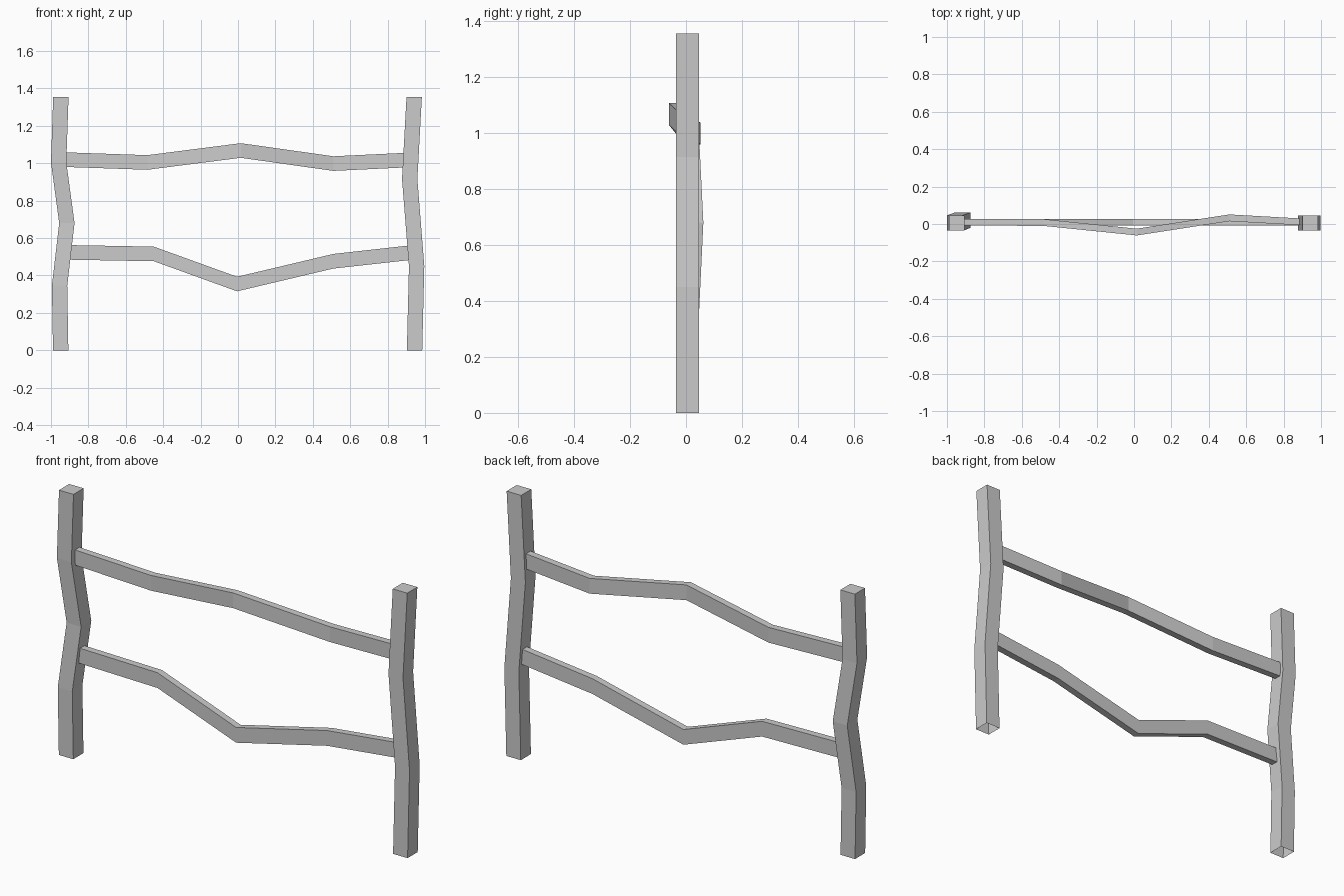
import bpy, bmesh
from mathutils import Vector

if "Cube" in bpy.data.objects:
    bpy.data.objects.remove(bpy.data.objects["Cube"])


def beam(name, path, u, v, half_u, half_v, start_cap=False, end_cap=False):
    """Square-section beam whose rings lie in the u/v plane at each path point."""
    u, v = Vector(u), Vector(v)
    bm = bmesh.new()
    rings = []
    for p in path:
        rings.append([bm.verts.new(Vector(p) + u * a * half_u + v * b * half_v)
                      for a, b in ((-1, -1), (1, -1), (1, 1), (-1, 1))])
    for r, s in zip(rings, rings[1:]):
        for i in range(4):
            j = (i + 1) % 4
            bm.faces.new((r[i], r[j], s[j], s[i]))
    if start_cap:
        bm.faces.new(rings[0][::-1])
    if end_cap:
        bm.faces.new(rings[-1])
    mesh = bpy.data.meshes.new(name)
    bm.to_mesh(mesh)
    bm.free()
    obj = bpy.data.objects.new(name, mesh)
    bpy.context.collection.objects.link(obj)
    return obj


X, Y, Z = (1, 0, 0), (0, 1, 0), (0, 0, 1)

# Crooked posts, open underneath
beam("left_post", [(-.948, .005, 0), (-.954, .005, .345), (-.915, .021, .68),
                   (-.959, .005, 1.005), (-.947, .005, 1.355)],
     X, Y, .041, .041, end_cap=True)
beam("right_post", [(.944, .005, 0), (.955, .005, .45), (.918, .005, .915),
                    (.942, .005, 1.355)],
     X, Y, .041, .041, end_cap=True)

# Bent rails, butted against the posts
beam("upper_rail", [(-.922, .01, 1.019), (-.485, .008, 1.004), (.015, -.043, 1.068),
                    (.51, .033, .998), (.885, .012, 1.016)],
     Y, Z, .018, .039)
beam("lower_rail", [(-.895, .01, .523), (-.45, .01, .515), (-.005, .01, .354),
                    (.51, .01, .476), (.915, .01, .521)],
     Y, Z, .018, .039)
